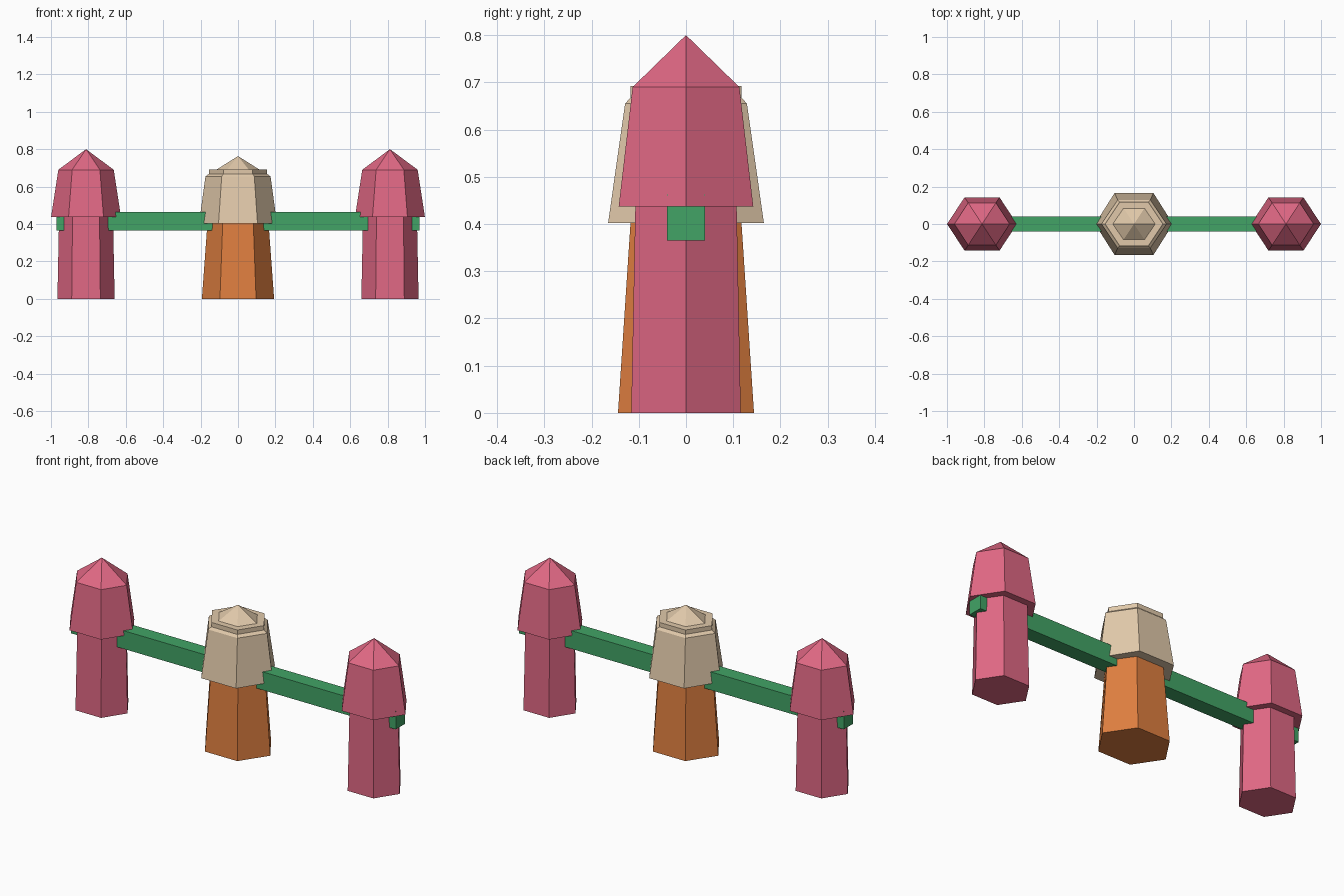
import bpy, bmesh
from math import cos, sin, pi

cube = bpy.data.objects.get("Cube")
if cube:
    bpy.data.objects.remove(cube, do_unlink=True)


def material(name, rgb):
    m = bpy.data.materials.new(name)
    m.use_nodes = True
    m.diffuse_color = (*rgb, 1)
    m.node_tree.nodes["Principled BSDF"].inputs["Base Color"].default_value = (*rgb, 1)
    return m


pink = material("rose pink", (0.745, 0.138, 0.231))
orange = material("burnt orange", (0.73, 0.209, 0.051))
beige = material("sand beige", (0.753, 0.584, 0.402))
green = material("leaf green", (0.054, 0.371, 0.133))


def finish(bm, name, mat, x=0):
    bmesh.ops.recalc_face_normals(bm, faces=bm.faces)
    mesh = bpy.data.meshes.new(name)
    bm.to_mesh(mesh)
    bm.free()
    mesh.materials.append(mat)
    obj = bpy.data.objects.new(name, mesh)
    obj.location.x = x
    bpy.context.collection.objects.link(obj)
    return obj


def hex_loft(name, mat, rings, x=0, apex=None):
    """Stack six-sided rings (height, corner reach in x, flat reach in y)."""
    bm = bmesh.new()
    loops = [[bm.verts.new((rx * cos(i * pi / 3), ry * sin(i * pi / 3) / sin(pi / 3), z))
              for i in range(6)] for z, rx, ry in rings]
    bm.faces.new(loops[0])
    for low, high in zip(loops, loops[1:]):
        for i in range(6):
            j = (i + 1) % 6
            bm.faces.new((low[i], low[j], high[j], high[i]))
    if apex is None:
        bm.faces.new(loops[-1])
    else:
        tip = bm.verts.new((0, 0, apex))
        for i in range(6):
            bm.faces.new((loops[-1][i], loops[-1][(i + 1) % 6], tip))
    return finish(bm, name, mat, x)


# Outer towers: tapered post with a pointed, overhanging cap
for side, x in (("left", 0.8125), ("right", -0.8125)):
    hex_loft(side + "_tower_post", pink, [(0, 0.153, 0.116), (0.45, 0.144, 0.107)], x)
    hex_loft(side + "_tower_cap", pink,
             [(0.437, 0.187, 0.1425), (0.69, 0.148, 0.113)], x, apex=0.8)

# Central tower: orange post, stepped cap and small peak
hex_loft("central_post", orange, [(0, 0.193, 0.144), (0.41, 0.163, 0.117)])
hex_loft("central_cap", beige,
         [(0.402, 0.2085, 0.165), (0.655, 0.174, 0.129), (0.668, 0.155, 0.117),
          (0.692, 0.155, 0.117), (0.692, 0.113, 0.084)], apex=0.763)

# Beam running through all three towers
bm = bmesh.new()
bmesh.ops.create_cube(bm, size=1)
bmesh.ops.scale(bm, vec=(1.94, 0.08, 0.098), verts=bm.verts)
bmesh.ops.translate(bm, vec=(0, 0, 0.414), verts=bm.verts)
finish(bm, "cross_beam", green)
